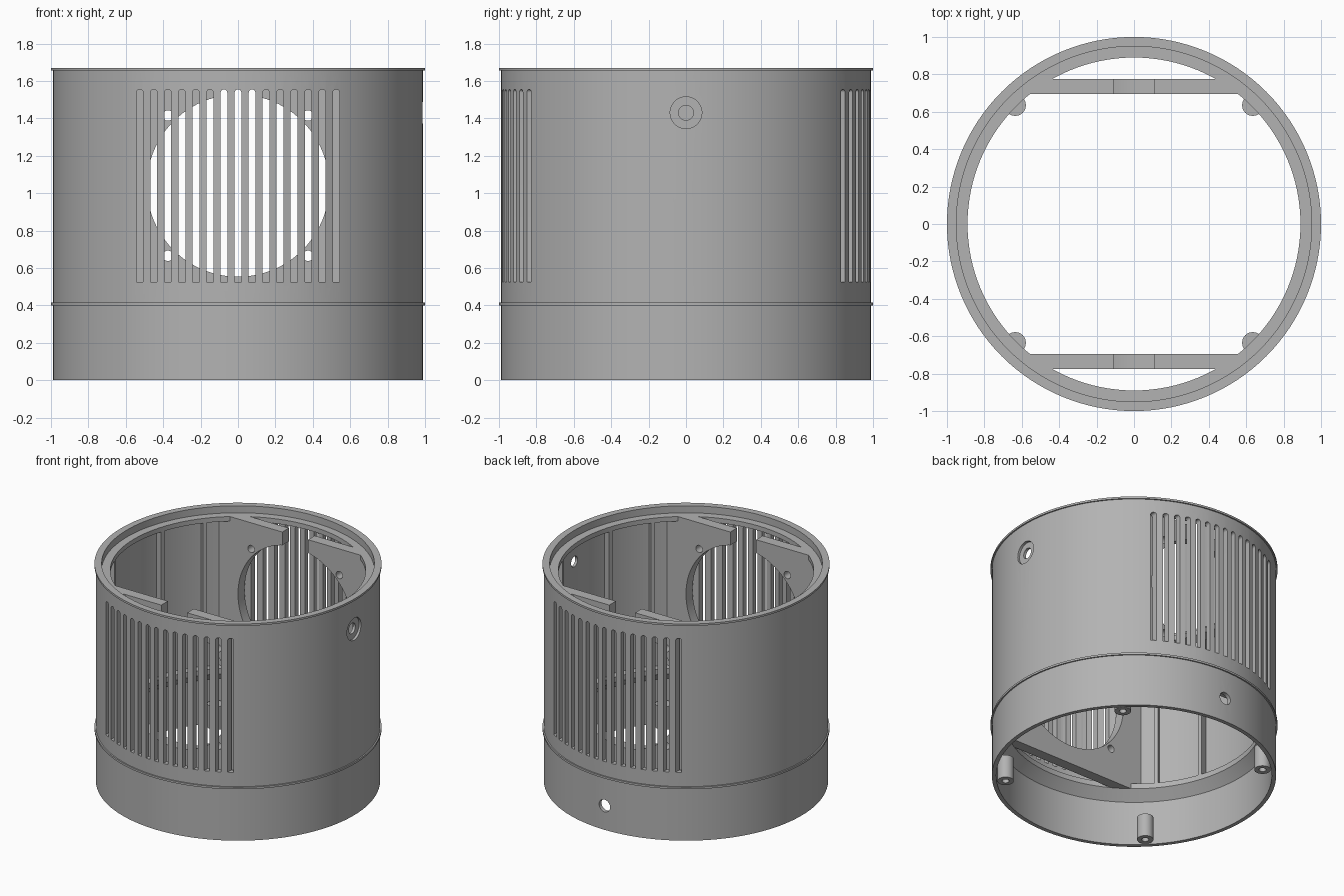
import bpy, bmesh
from math import sin, cos, pi, radians
from mathutils import Matrix, Vector

cube = bpy.data.objects.get("Cube")
if cube:
    bpy.data.objects.remove(cube, do_unlink=True)

grey = bpy.data.materials.new("plain_grey")
grey.use_nodes = True
grey.diffuse_color = (0.45, 0.45, 0.45, 1)
grey.node_tree.nodes["Principled BSDF"].inputs["Base Color"].default_value = grey.diffuse_color


def finish(name, bm):
    bmesh.ops.recalc_face_normals(bm, faces=bm.faces)
    mesh = bpy.data.meshes.new(name)
    bm.to_mesh(mesh)
    bm.free()
    obj = bpy.data.objects.new(name, mesh)
    bpy.context.collection.objects.link(obj)
    mesh.materials.append(grey)
    return obj


def select(obj):
    bpy.ops.object.select_all(action='DESELECT')
    obj.select_set(True)
    bpy.context.view_layer.objects.active = obj


def smooth(obj):
    select(obj)
    bpy.ops.object.shade_smooth_by_angle(angle=radians(30))


def prism(bm, points, vector):
    """Extrude a closed outline along a vector."""
    face = bm.faces.new([bm.verts.new(p) for p in points])
    out = bmesh.ops.extrude_face_region(bm, geom=[face])
    bmesh.ops.translate(bm, vec=vector, verts=[v for v in out["geom"] if isinstance(v, bmesh.types.BMVert)])


def rod(bm, start, end, radius, sides=32):
    """Cylinder between two points."""
    a, b = Vector(start), Vector(end)
    turn = (b - a).to_track_quat('Z', 'Y').to_matrix().to_4x4()
    bmesh.ops.create_cone(bm, cap_ends=True, segments=sides, radius1=radius, radius2=radius,
                          depth=(b - a).length, matrix=Matrix.Translation((a + b) / 2) @ turn)


def box(bm, centre, size, angle=0):
    m = Matrix.Rotation(angle, 4, 'Z') @ Matrix.Translation(centre) @ Matrix.Diagonal((*size, 1))
    bmesh.ops.create_cube(bm, size=1, matrix=m)


def cut(obj, bm):
    cutter = finish("cutter", bm)
    cutter.hide_render = True
    mod = obj.modifiers.new("cut", 'BOOLEAN')
    mod.operation, mod.solver, mod.object = 'DIFFERENCE', 'EXACT', cutter
    select(obj)
    bpy.ops.object.modifier_apply(modifier=mod.name)
    bpy.data.objects.remove(cutter, do_unlink=True)


# Housing: revolved wall with beads, seat ring at the top and chamfered flange
TOP, SEAT, WALL, INNER, OUTER = 1.67, 1.616, 0.95, 0.89, 0.99
profile = [(OUTER, 0), (OUTER, 0.4), (1, 0.4), (1, 0.415), (OUTER, 0.415),
           (OUTER, 1.655), (1, 1.655), (1, TOP), (WALL, TOP), (WALL, SEAT),
           (INNER, SEAT), (INNER, 1.58), (WALL, 1.56), (WALL, 0.45),
           (INNER, 0.45), (INNER, 0.41), (0.96, 0.34), (0.96, 0)]
SEGMENTS = 128
bm = bmesh.new()
rings = []
for i in range(SEGMENTS):
    a = 2 * pi * i / SEGMENTS
    rings.append([bm.verts.new((r * cos(a), r * sin(a), z)) for r, z in profile])
for i, ring in enumerate(rings):
    after = rings[(i + 1) % SEGMENTS]
    for j in range(len(profile)):
        k = (j + 1) % len(profile)
        bm.faces.new((ring[j], after[j], after[k], ring[k]))
housing = finish("housing", bm)

# Vent slots, flat at the bottom and round at the top, on front and back
bm = bmesh.new()
HALF = 0.018
for side in (-1, 1):
    for n in range(-7, 8):
        x = n * 0.075
        outline = [(x - HALF, 0.77 * side, 0.525), (x + HALF, 0.77 * side, 0.525)]
        for s in range(9):
            a = pi * s / 8
            outline.append((x + HALF * cos(a), 0.77 * side, 1.537 + HALF * sin(a)))
        prism(bm, outline, (0, 0.4 * side, 0))
cut(housing, bm)

# Side socket with counterbore, and cable hole at the back of the skirt
for start, end, radius in (((0.97, 0, 1.43), (1.1, 0, 1.43), 0.085),
                           ((0.8, 0, 1.43), (1.1, 0, 1.43), 0.04),
                           ((0, 0.85, 0.185), (0, 1.1, 0.185), 0.047)):
    bm = bmesh.new()
    rod(bm, start, end, radius)
    cut(housing, bm)
smooth(housing)

# Fan plates: round opening, notch to the top, four screw holes
FAN_Z = 1.04
for name, side in (("front_fan_plate", -1), ("back_fan_plate", 1)):
    bm = bmesh.new()
    prism(bm, [(-0.66, 0.695 * side, 0.41), (0.66, 0.695 * side, 0.41),
               (0.577, 0.775 * side, 0.41), (-0.577, 0.775 * side, 0.41)], (0, 0, SEAT - 0.41))
    plate = finish(name, bm)
    bm = bmesh.new()
    rod(bm, (0, 0.6 * side, FAN_Z), (0, 0.9 * side, FAN_Z), 0.487, 96)
    cut(plate, bm)
    bm = bmesh.new()
    box(bm, (0, 0.75 * side, 1.5), (0.22, 0.3, 0.4))
    cut(plate, bm)
    bm = bmesh.new()
    for sx in (-1, 1):
        for sz in (-1, 1):
            x, z = 0.375 * sx, FAN_Z + 0.375 * sz
            rod(bm, (x, 0.6 * side, z), (x, 0.9 * side, z), 0.028, 24)
    cut(plate, bm)
    smooth(plate)

# Vertical ribs inside the side walls
bm = bmesh.new()
for base in (0, 180):
    for offset in (-40, -19, 19, 40):
        box(bm, (0.928, 0, 1.01), (0.072, 0.028, 1.16), radians(base + offset))
finish("wall_ribs", bm)

# Screw posts inside the skirt, with blind holes from below
for sx in (-1, 1):
    for sy in (-1, 1):
        x, y = 0.635 * sx, 0.635 * sy
        bm = bmesh.new()
        rod(bm, (x, y, 0.003), (x, y, 0.18), 0.057)
        post = finish("screw_post", bm)
        bm = bmesh.new()
        rod(bm, (x, y, -0.1), (x, y, 0.14), 0.025, 24)
        cut(post, bm)
        smooth(post)
